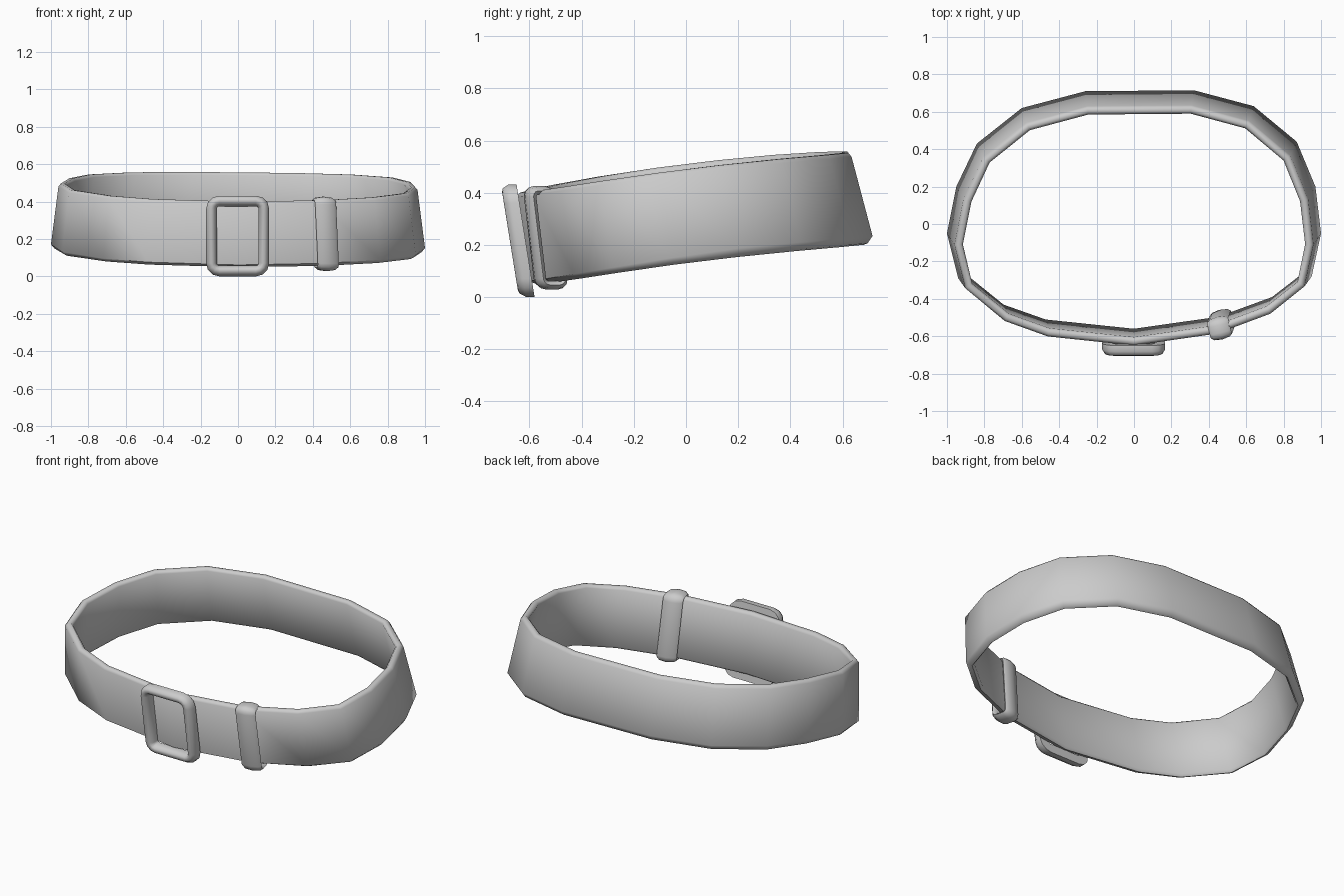
import bpy, bmesh, math
from mathutils import Vector

if "Cube" in bpy.data.objects:
    bpy.data.objects.remove(bpy.data.objects["Cube"])

grey = bpy.data.materials.new("plain_grey")
grey.diffuse_color = (0.6, 0.6, 0.6, 1)
grey.use_nodes = True
grey.node_tree.nodes["Principled BSDF"].inputs["Base Color"].default_value = grey.diffuse_color


def sweep(name, rows, angle):
    """Skin a closed ring of closed cross-sections."""
    bm = bmesh.new()
    vs = [[bm.verts.new(p) for p in row] for row in rows]
    n, m = len(vs), len(vs[0])
    for i in range(n):
        a, b = vs[i], vs[(i + 1) % n]
        for j in range(m):
            k = (j + 1) % m
            bm.faces.new((a[j], b[j], b[k], a[k]))
    bmesh.ops.recalc_face_normals(bm, faces=bm.faces)
    mesh = bpy.data.meshes.new(name)
    bm.to_mesh(mesh)
    bm.free()
    mesh.materials.append(grey)
    obj = bpy.data.objects.new(name, mesh)
    bpy.context.collection.objects.link(obj)
    bpy.ops.object.select_all(action='DESELECT')
    obj.select_set(True)
    bpy.context.view_layer.objects.active = obj
    bpy.ops.object.shade_smooth_by_angle(angle=math.radians(angle))
    return obj


def rounded_rect(a, b, r, steps=3):
    """Points of a rounded rectangle with half sizes a and b."""
    pts = []
    for q, (sx, sy) in enumerate(((1, 1), (-1, 1), (-1, -1), (1, -1))):
        for s in range(steps + 1):
            t = math.pi / 2 * (q + s / steps)
            pts.append((sx * (a - r) + r * math.cos(t), sy * (b - r) + r * math.sin(t)))
    return pts


def frame(name, a, b, r, section, place, angle):
    """Rounded rectangular frame; section holds (outward offset, depth)."""
    rings = [[place(u, v, d) for u, v in rounded_rect(a + o, b + o, r + o)]
             for o, d in section]
    sweep(name, rings, angle)


# Strap: plan of the lower outer edge, flared below and leaning to the front
plan = [(-0.26, 0.71), (0.32, 0.715), (0.64, 0.63), (0.87, 0.44), (0.97, 0.2),
        (1.0, -0.05), (0.95, -0.28), (0.76, -0.43), (0.46, -0.54), (0.0, -0.605),
        (-0.48, -0.555), (-0.72, -0.47), (-0.94, -0.29), (-1.0, -0.05),
        (-0.95, 0.2), (-0.84, 0.43), (-0.6, 0.62)]
THICK = 0.045
rows = []
for i, (x, y) in enumerate(plan):
    p, q = Vector(plan[i - 1]), Vector(plan[(i + 1) % len(plan)])
    t = (q - p).normalized()
    inward = Vector((t.y, -t.x))
    low = Vector((x, y))
    high = Vector((x * 0.96, y * 0.973 - 0.061))
    zb = 0.14 + 0.122 * y - 0.046 * y * y - 0.01 * x
    zt = 0.50 + 0.121 * high.y - 0.052 * high.y ** 2 - 0.01 * x
    bot = 0.012 + 0.022 * max(0, min(1, (y + 0.6) / 0.8))
    section = [(0, bot, 0), (0, -0.015, 1), (0.012, 0, 1), (THICK - 0.012, 0, 1),
               (THICK, -0.015, 1), (THICK, 0.014, 0), (THICK - 0.012, 0, 0),
               (0.018, 0.006, 0)]
    row = []
    for depth, dz, top in section:
        c = (high if top else low) + inward * depth
        row.append((c.x, c.y, (zt if top else zb) + dz))
    rows.append(row)
sweep("strap", rows, 55)

# Buckle frame, leaning forward at the top
frame("buckle", 0.14, 0.187, 0.042,
      [(-0.0285, 0), (-0.0285, 0.03), (-0.014, 0.056), (0, 0.06),
       (0.014, 0.056), (0.0285, 0.032), (0.0285, 0)],
      lambda u, v, d: (u - 0.002, -0.615 - 0.16 * v - d, 0.2155 + v), 60)

# Keeper loop wrapped around the strap
TURN = 0.25


def place_keeper(u, v, w):
    # u crosses the strap thickness, v is height, w runs along the strap
    return (0.465 - 0.045 * v + u * math.sin(TURN) + w * math.cos(TURN),
            -0.538 - 0.12 * v - u * math.cos(TURN) + w * math.sin(TURN),
            0.227 + v)


frame("keeper_loop", 0.043, 0.18, 0.022,
      [(-0.014, -0.046), (0, -0.058), (0.013, -0.042), (0.019, 0),
       (0.013, 0.042), (0, 0.058), (-0.014, 0.046)], place_keeper, 60)
